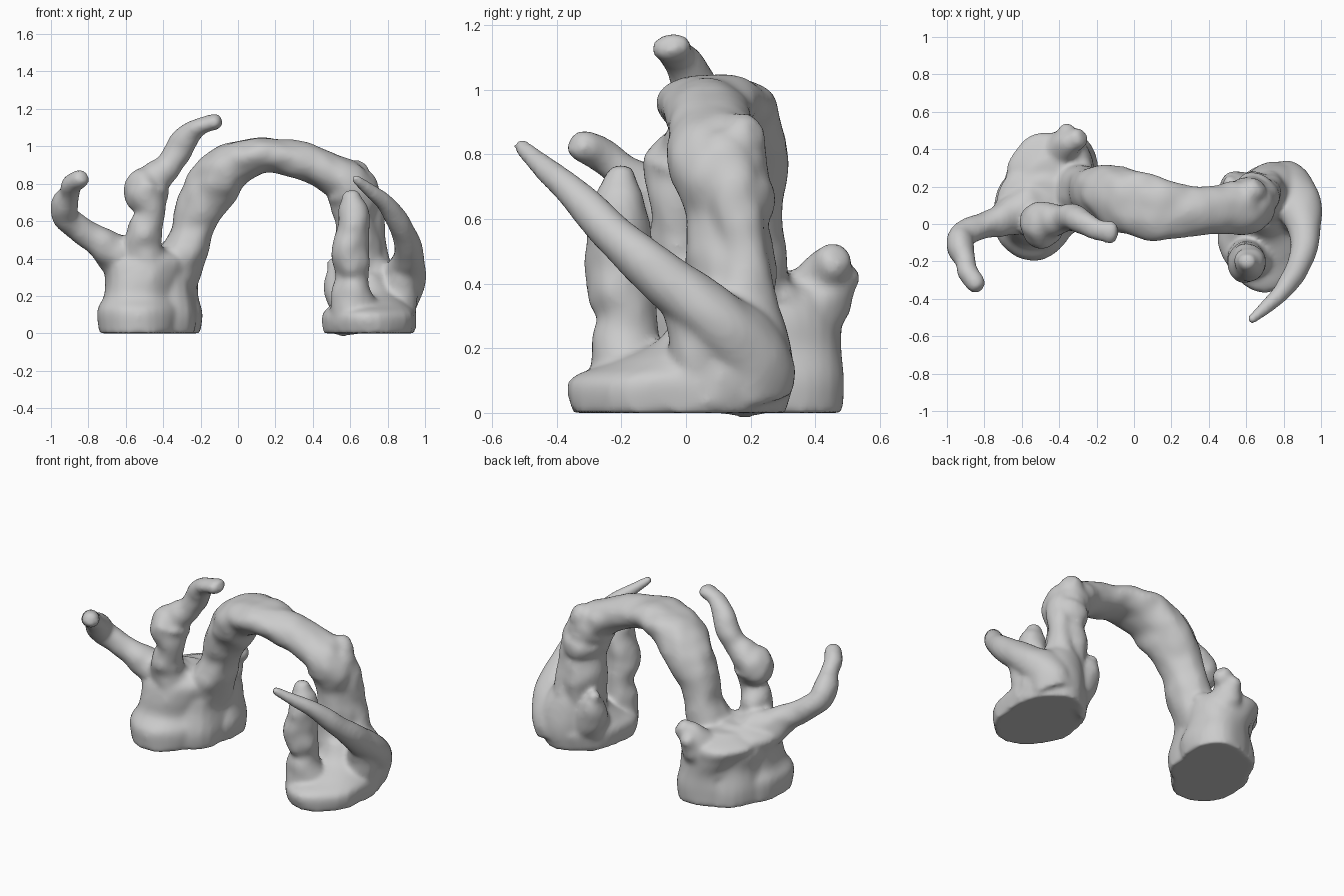
import bpy, bmesh, math
from mathutils import Vector, noise

bm = bmesh.new()
SIDES = 28


def spline(pts, steps=7):
    """Catmull-Rom samples through (x, y, z, radius_a, radius_b) points."""
    v = [tuple(2 * a - b for a, b in zip(pts[0], pts[1]))] + pts
    v.append(tuple(2 * a - b for a, b in zip(pts[-1], pts[-2])))
    out = []
    for i in range(1, len(v) - 2):
        for k in range(steps):
            t = k / steps
            out.append([0.5 * (2 * b + (c - a) * t + (2 * a - 5 * b + 4 * c - d) * t * t
                               + (3 * b - a - 3 * c + d) * t ** 3)
                        for a, b, c, d in zip(*v[i - 1:i + 3])])
    out.append(list(pts[-1]))
    return out


def loft(rings):
    """Skin rings of coordinates into a closed shell."""
    rows = [[bm.verts.new(c) for c in r] for r in rings]
    for a, b in zip(rows, rows[1:]):
        for i in range(SIDES):
            j = (i + 1) % SIDES
            bm.faces.new((a[i], a[j], b[j], b[i]))
    bm.faces.new(rows[0][::-1])
    bm.faces.new(rows[-1])


def limb(pts, ref=(0, 1, 0), rough=0.2):
    """Gnarled tube; radius_b runs along ref, the end is rounded."""
    pts = [p if len(p) == 5 else p + (p[3],) for p in pts]
    s = spline(pts)
    P = [Vector(q[:3]) for q in s]
    T = [(P[min(i + 1, len(P) - 1)] - P[max(i - 1, 0)]).normalized() for i in range(len(P))]
    R = [(max(q[3], .012), max(q[4], .012)) for q in s]
    n = len(s) - 1
    r = min(R[n])
    for d, f in ((.5, .87), (.85, .5)):
        P.append(P[n] + T[n] * r * d)
        T.append(T[n])
        R.append((R[n][0] * f, R[n][1] * f))
    rings = []
    for p, t, (ra, rb) in zip(P, T, R):
        b = Vector(ref)
        b = (b - t * b.dot(t)).normalized()
        a = b.cross(t)
        ring = []
        for i in range(SIDES):
            w = 2 * math.pi * i / SIDES
            o = a * math.cos(w) * ra + b * math.sin(w) * rb
            k = 1.03 + rough * (noise.noise((p + o) * 6) + .5 * noise.noise((p + o) * 12))
            ring.append(p + o * k)
        rings.append(ring)
    loft(rings)


def base(layers):
    """Stacked wavy ellipses (x, y, z, rx, ry) standing on the floor."""
    rings = []
    for x, y, z, rx, ry in spline(layers, 4):
        ring = []
        for i in range(SIDES):
            w = 2 * math.pi * i / SIDES
            o = Vector((math.cos(w) * rx, math.sin(w) * ry, 0))
            k = 1.02 + .1 * noise.noise((o + Vector((x, y, z * .6))) * 6)
            ring.append(Vector((x, y, max(z, 0))) + o * k)
        rings.append(ring)
    loft(rings)


# Left foot: front, back and middle lobes
base([(-.535, .06, 0, .21, .25), (-.535, .06, .12, .22, .26), (-.53, .08, .2, .19, .21),
      (-.51, .1, .3, .2, .21), (-.5, .12, .4, .22, .2), (-.49, .12, .46, .12, .12)])
base([(-.38, .28, 0, .18, .21), (-.38, .28, .1, .19, .21), (-.39, .29, .2, .17, .19),
      (-.43, .29, .3, .2, .19), (-.47, .28, .38, .2, .19), (-.46, .24, .44, .1, .1)])
base([(-.46, .17, 0, .23, .26), (-.46, .17, .1, .235, .26), (-.46, .18, .22, .22, .23),
      (-.47, .19, .34, .22, .22), (-.47, .18, .42, .15, .15)])
# Right foot: wide pad and tall back
base([(.7, -.03, 0, .235, .31), (.7, -.03, .1, .245, .325), (.7, .02, .155, .2, .25),
      (.7, .07, .22, .15, .16), (.69, .1, .32, .09, .12)])
base([(.73, .1, 0, .19, .2), (.75, .11, .1, .19, .21), (.75, .13, .2, .18, .19),
      (.73, .15, .3, .14, .15), (.7, .15, .4, .09, .1)])

# Main arch and its right leg
limb([(-.36, .18, .3, .14, .15), (-.28, .17, .45, .12, .14), (-.23, .17, .6, .12, .13),
      (-.14, .15, .78, .14, .155), (-.03, .12, .9, .12, .17), (.12, .08, .95, .1, .16),
      (.27, .065, .94, .095, .14), (.42, .07, .885, .095, .125), (.56, .09, .83, .11, .15),
      (.615, .1, .74, .125, .15), (.62, .11, .62, .11, .115), (.64, .14, .48, .12, .14),
      (.65, .13, .3, .12, .14), (.68, .1, .15, .12, .14)], rough=.16)
# Swellings on the outer bend
limb([(.55, .1, .82, .11), (.6, .14, .835, .11), (.63, .17, .85, .08)], (1, 0, 0))
limb([(.62, .12, .6, .11), (.63, .17, .68, .11), (.62, .19, .74, .07)], (1, 0, 0))
# Back buttress of the right leg
limb([(.76, .19, .08, .12), (.73, .19, .3, .1), (.71, .18, .48, .075), (.7, .15, .64, .075),
      (.65, .12, .8, .09)])

# Curved claw, thick where it leaves the foot
limb([(.79, .2, .06, .13), (.83, .19, .18, .13), (.88, .1, .28, .1, .12), (.915, -.06, .41, .078),
      (.885, -.21, .54, .065), (.8, -.35, .68, .05), (.71, -.44, .76, .038),
      (.63, -.51, .825, .024)], (1, 0, 0), .08)
limb([(.82, .06, .06, .12), (.85, .05, .18, .1), (.89, .0, .31, .07)], (1, 0, 0))
# Front stump and side nub
limb([(.62, -.17, .05, .13), (.61, -.18, .2, .105), (.61, -.18, .31, .085, .09),
      (.605, -.21, .41, .1, .105), (.61, -.2, .55, .085, .09), (.615, -.2, .66, .078),
      (.61, -.2, .72, .055)])
limb([(.63, .1, .05, .13), (.57, .17, .2, .1), (.54, .21, .31, .075), (.515, .22, .37, .04)])

# Left side branch
limb([(-.5, .1, .35, .13), (-.63, .06, .42, .11), (-.75, .01, .5, .08), (-.86, -.03, .57, .07),
      (-.925, -.07, .625, .068), (-.925, -.13, .695, .07), (-.9, -.2, .75, .052),
      (-.885, -.26, .795, .055), (-.845, -.32, .82, .05)], (.3, 1, 0))
# Upright branch
limb([(-.5, .05, .33, .16), (-.51, .01, .46, .1), (-.5, -.01, .55, .1), (-.47, -.02, .65, .08),
      (-.5, 0, .76, .12, .125), (-.45, .02, .82, .09), (-.38, .03, .88, .07),
      (-.32, .03, .97, .07), (-.265, .0, 1.06, .062), (-.2, -.03, 1.105, .048, .06),
      (-.125, -.045, 1.13, .045, .065)])
# Back stub and low nub under the arch
limb([(-.45, .3, .24, .15), (-.4, .38, .35, .1), (-.35, .43, .43, .08), (-.31, .45, .46, .065)], (1, 0, 0))
limb([(-.38, .35, .25, .12), (-.36, .44, .37, .08), (-.36, .49, .42, .05)], (1, 0, 0))
limb([(-.34, .24, .26, .12), (-.3, .28, .33, .08), (-.27, .3, .36, .05)], (1, 0, 0))

bmesh.ops.recalc_face_normals(bm, faces=bm.faces)
mesh = bpy.data.meshes.new("gnarled_arch")
bm.to_mesh(mesh)
bm.free()
arch = bpy.data.objects.new("gnarled_arch", mesh)
bpy.context.collection.objects.link(arch)

# Fuse every limb into one smooth skin
m = arch.modifiers.new("fuse", 'REMESH')
m.mode = 'VOXEL'
m.voxel_size = .014
m.use_smooth_shade = True
m = arch.modifiers.new("soften", 'SMOOTH')
m.factor = .5
m.iterations = 8
